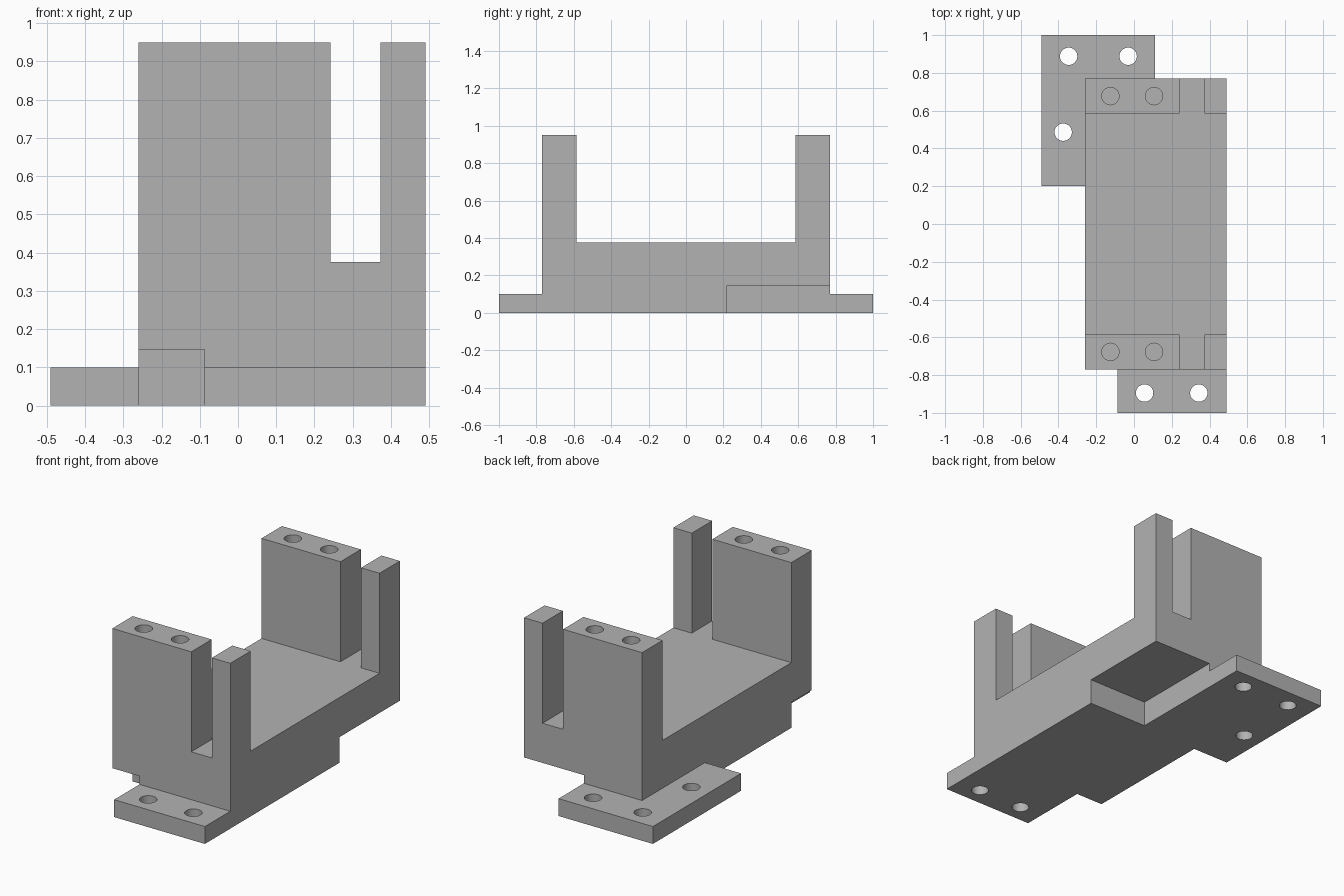
import bpy
import bmesh
from mathutils import Matrix

default = bpy.data.objects.get("Cube")
if default:
    bpy.data.objects.remove(default, do_unlink=True)

# Single grey material
grey = bpy.data.materials.new("plain grey")
grey.use_nodes = True
colour = (0.45, 0.45, 0.45, 1)
grey.diffuse_color = colour
grey.node_tree.nodes["Principled BSDF"].inputs["Base Color"].default_value = colour


def finish(name, bm):
    bmesh.ops.recalc_face_normals(bm, faces=bm.faces)
    mesh = bpy.data.meshes.new(name)
    bm.to_mesh(mesh)
    bm.free()
    mesh.materials.append(grey)
    obj = bpy.data.objects.new(name, mesh)
    bpy.context.collection.objects.link(obj)
    return obj


def box(name, x, y, z):
    bm = bmesh.new()
    bmesh.ops.create_cube(bm, size=1)
    for v in bm.verts:
        v.co = [r[0] if c < 0 else r[1] for c, r in zip(v.co, (x, y, z))]
    return finish(name, bm)


def pin(name, x, y, z0, z1):
    bm = bmesh.new()
    bmesh.ops.create_cone(bm, cap_ends=True, segments=32, radius1=0.046, radius2=0.046,
                          depth=z1 - z0, matrix=Matrix.Translation((x, y, (z0 + z1) / 2)))
    return finish(name, bm)


def combine(target, tool, operation):
    tool.hide_render = True
    mod = target.modifiers.new(operation, 'BOOLEAN')
    mod.operation = operation
    mod.solver = 'EXACT'
    mod.object = tool
    bpy.context.view_layer.objects.active = target
    bpy.ops.object.modifier_apply(modifier=mod.name)
    bpy.data.objects.remove(tool, do_unlink=True)


# Main dimensions
LEFT, RIGHT = -0.26, 0.49
OUT, INN = 0.77, 0.585
FLOOR, TOP, STEP, PLATE = 0.375, 0.95, 0.147, 0.1

# U-shaped body, extruded across x from its side profile
half = [(OUT, 0), (OUT, TOP), (INN, TOP), (INN, FLOOR)]
profile = half + [(-y, z) for y, z in reversed(half)]
bm = bmesh.new()
face = bm.faces.new([bm.verts.new((LEFT, y, z)) for y, z in profile])
ext = bmesh.ops.extrude_face_region(bm, geom=[face])
bmesh.ops.translate(bm, vec=(RIGHT - LEFT, 0, 0),
                    verts=[g for g in ext["geom"] if isinstance(g, bmesh.types.BMVert)])
body = finish("servo_bracket", bm)

# Slots that split each upright into a wide wall and a thin post
for side in (-1, 1):
    ys = sorted((side * 0.5, side * 0.9))
    combine(body, box("slot_cutter", (0.242, 0.373), ys, (FLOOR, 1.1)), 'DIFFERENCE')

# Stepped recesses under two opposite corners
combine(body, box("back_recess_cutter", (0.11, 0.6), (0.22, 0.9), (-0.1, STEP)), 'DIFFERENCE')
combine(body, box("front_recess_cutter", (-0.4, -0.087), (-0.9, -INN), (-0.1, STEP)), 'DIFFERENCE')

# Mounting plates
combine(body, box("back_plate", (-0.49, 0.11), (0.2, 1), (0, PLATE)), 'UNION')
combine(body, box("front_plate", (-0.087, RIGHT), (-1, -0.7), (0, PLATE)), 'UNION')

# Through holes in the plates
for x, y in [(-0.346, 0.888), (-0.031, 0.888), (-0.375, 0.486), (0.056, -0.895), (0.343, -0.895)]:
    combine(body, pin("plate_hole_cutter", x, y, -0.1, 0.2), 'DIFFERENCE')

# Blind screw holes in the uprights
for x in (-0.125, 0.106):
    for y in (-0.677, 0.677):
        combine(body, pin("screw_hole_cutter", x, y, 0.55, 1.1), 'DIFFERENCE')

# Smooth hole walls, sharp edges elsewhere
body.name = "mounting_bracket"
bpy.ops.object.select_all(action='DESELECT')
body.select_set(True)
bpy.context.view_layer.objects.active = body
bpy.ops.object.shade_smooth_by_angle()
